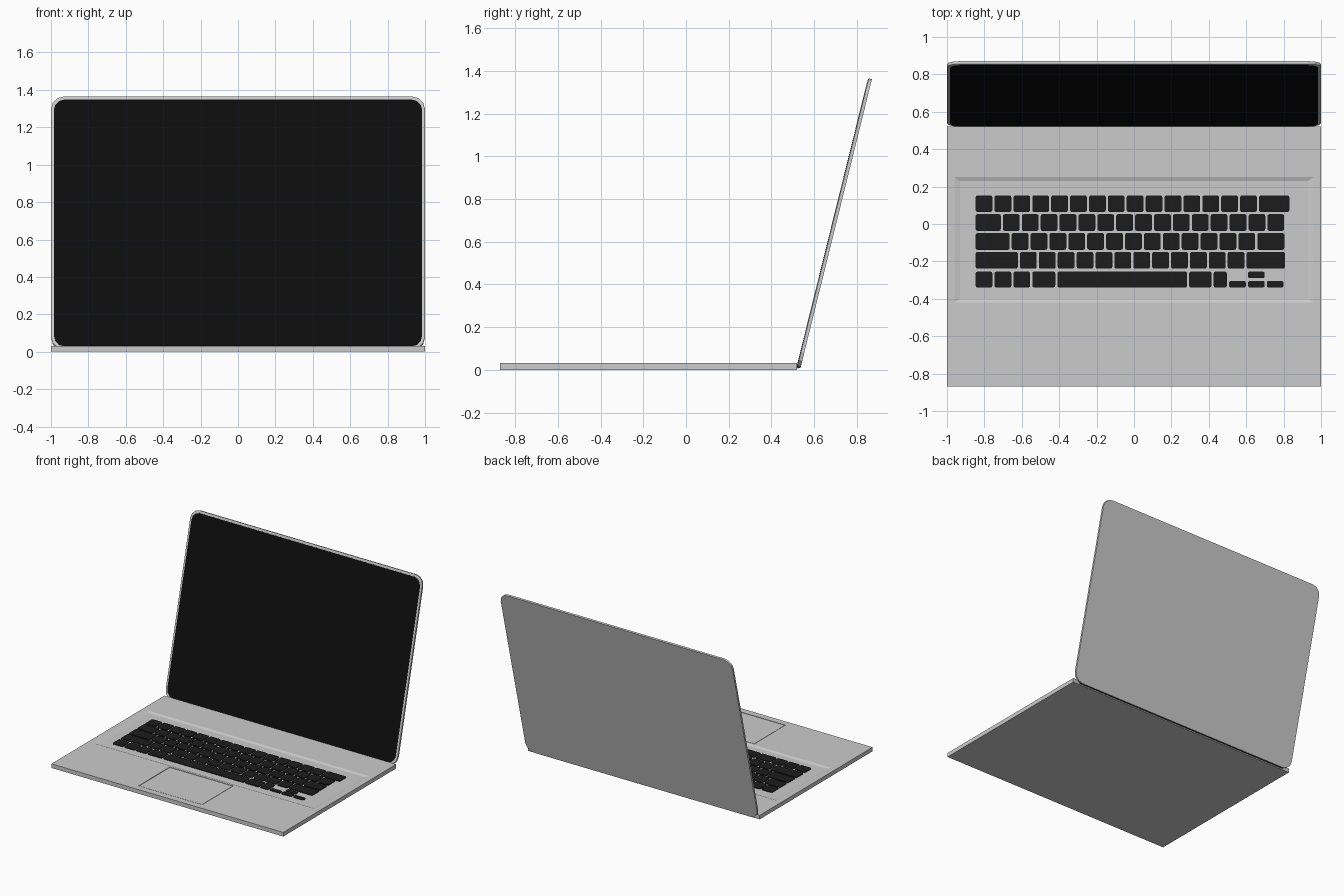
import bpy, bmesh, math
from mathutils import Matrix

if "Cube" in bpy.data.objects:
    bpy.data.objects.remove(bpy.data.objects["Cube"])


def material(name, value):
    m = bpy.data.materials.new(name)
    m.diffuse_color = (value, value, value, 1)
    m.use_nodes = True
    m.node_tree.nodes["Principled BSDF"].inputs["Base Color"].default_value = m.diffuse_color
    return m


KEY_BLACK = material("key_black", 0.012)
SCREEN_BLACK = material("screen_black", 0.004)
HINGE_GREY = material("hinge_grey", 0.05)


def rounded(x0, x1, y0, y1, r=0.0, seg=3):
    """Outline of a rectangle with rounded corners."""
    if r == 0:
        return [(x0, y0), (x1, y0), (x1, y1), (x0, y1)]
    pts = []
    corners = [(x1 - r, y1 - r), (x0 + r, y1 - r), (x0 + r, y0 + r), (x1 - r, y0 + r)]
    for i, (cx, cy) in enumerate(corners):
        for k in range(seg + 1):
            a = math.pi / 2 * (i + k / seg)
            pts.append((cx + r * math.cos(a), cy + r * math.sin(a)))
    return pts


def loft(bm, rings):
    """Join equal-sized (outline, height) rings into a closed solid."""
    loops = [[bm.verts.new((x, y, z)) for x, y in pts] for pts, z in rings]
    n = len(loops[0])
    for a, b in zip(loops, loops[1:]):
        for i in range(n):
            j = (i + 1) % n
            bm.faces.new((a[i], a[j], b[j], b[i]))
    bm.faces.new(loops[0][::-1])
    bm.faces.new(loops[-1])


def finish(name, bm, mat=None, matrix=None):
    bmesh.ops.recalc_face_normals(bm, faces=bm.faces)
    me = bpy.data.meshes.new(name)
    bm.to_mesh(me)
    bm.free()
    ob = bpy.data.objects.new(name, me)
    bpy.context.collection.objects.link(ob)
    if mat:
        me.materials.append(mat)
    if matrix:
        ob.matrix_world = matrix
    return ob


def solid(name, rings, mat=None, matrix=None):
    bm = bmesh.new()
    loft(bm, rings)
    return finish(name, bm, mat, matrix)


# Base with a shallow keyboard tray sunk into its top
TOP, FLOOR = 0.032, 0.025
base = solid("base", [
    (rounded(-1, 1, -0.87, 0.52), 0),
    (rounded(-1, 1, -0.87, 0.52), TOP),
    (rounded(-0.96, 0.96, -0.42, 0.25), TOP),
    (rounded(-0.93, 0.93, -0.40, 0.23), FLOOR)])

# Trackpad set in a fine groove
cutter = solid("trackpad_cutter", [(rounded(-0.285, 0.265, -0.82, -0.435), TOP - 0.005),
                                   (rounded(-0.285, 0.265, -0.82, -0.435), TOP + 0.02)])
cutter.hide_render = True
cutter.hide_viewport = True
cut = base.modifiers.new("trackpad_recess", "BOOLEAN")
cut.operation = "DIFFERENCE"
cut.solver = "EXACT"
cut.object = cutter
pad = rounded(-0.281, 0.261, -0.816, -0.439)
solid("trackpad", [(pad, TOP - 0.006), (pad, TOP - 0.001)])

# Keyboard: each row is (front y, back y, key widths)
GAP, K = 0.011, 0.09
rows = [
    (0.064, 0.153, [K] * 15 + [0.163]),
    (-0.037, 0.053, [0.135] + [K] * 15),
    (-0.138, -0.048, [0.182] + [K] * 13 + [0.145]),
    (-0.239, -0.149, [0.226] + [K] * 12 + [0.206]),
    (-0.340, -0.254, [K] * 3 + [0.123, 0.694, 0.12, 0.07]),
]
bm = bmesh.new()


def key(x0, x1, y0, y1):
    b = 0.003
    full = rounded(x0, x1, y0, y1, 0.01, 2)
    loft(bm, [(full, FLOOR - 0.002), (full, TOP - 0.001),
              (rounded(x0 + b, x1 - b, y0 + b, y1 - b, 0.008, 2), TOP + 0.001)])


for y0, y1, widths in rows:
    x = -0.847
    for w in widths:
        key(x, x + w, y0, y1)
        x += w + GAP
# Arrow keys
for i in range(3):
    key(0.508 + i * 0.101, 0.598 + i * 0.101, -0.340, -0.304)
key(0.609, 0.699, -0.290, -0.254)
finish("keyboard_keys", bm, KEY_BLACK)

# Lid, leaning back: local x across, y up the lid, z towards the viewer
tilt = math.radians(90 - 13.9)
lean = Matrix.Translation((0, 0.536, 0.008)) @ Matrix.Rotation(tilt, 4, "X")
LEN, T = 1.394, 0.018
solid("lid", [
    (rounded(-1, 1, 0, LEN, 0.07), 0),
    (rounded(-1, 1, 0, LEN, 0.07), T - 0.003),
    (rounded(-0.995, 0.995, 0.005, LEN - 0.005, 0.066), T)], None, lean)
glass = rounded(-0.985, 0.985, 0.017, LEN - 0.017, 0.06)
solid("screen", [(glass, T - 0.004), (glass, T + 0.001)], SCREEN_BLACK, lean)

# Hinge barrel between base and lid
bm = bmesh.new()
bmesh.ops.create_cone(bm, cap_ends=True, segments=16, radius1=0.01, radius2=0.01, depth=1.88,
                      matrix=Matrix.Translation((0, 0.525, 0.017)) @ Matrix.Rotation(math.pi / 2, 4, "Y"))
hinge = finish("hinge", bm, HINGE_GREY)
bpy.context.view_layer.objects.active = hinge
hinge.select_set(True)
bpy.ops.object.shade_smooth_by_angle()
